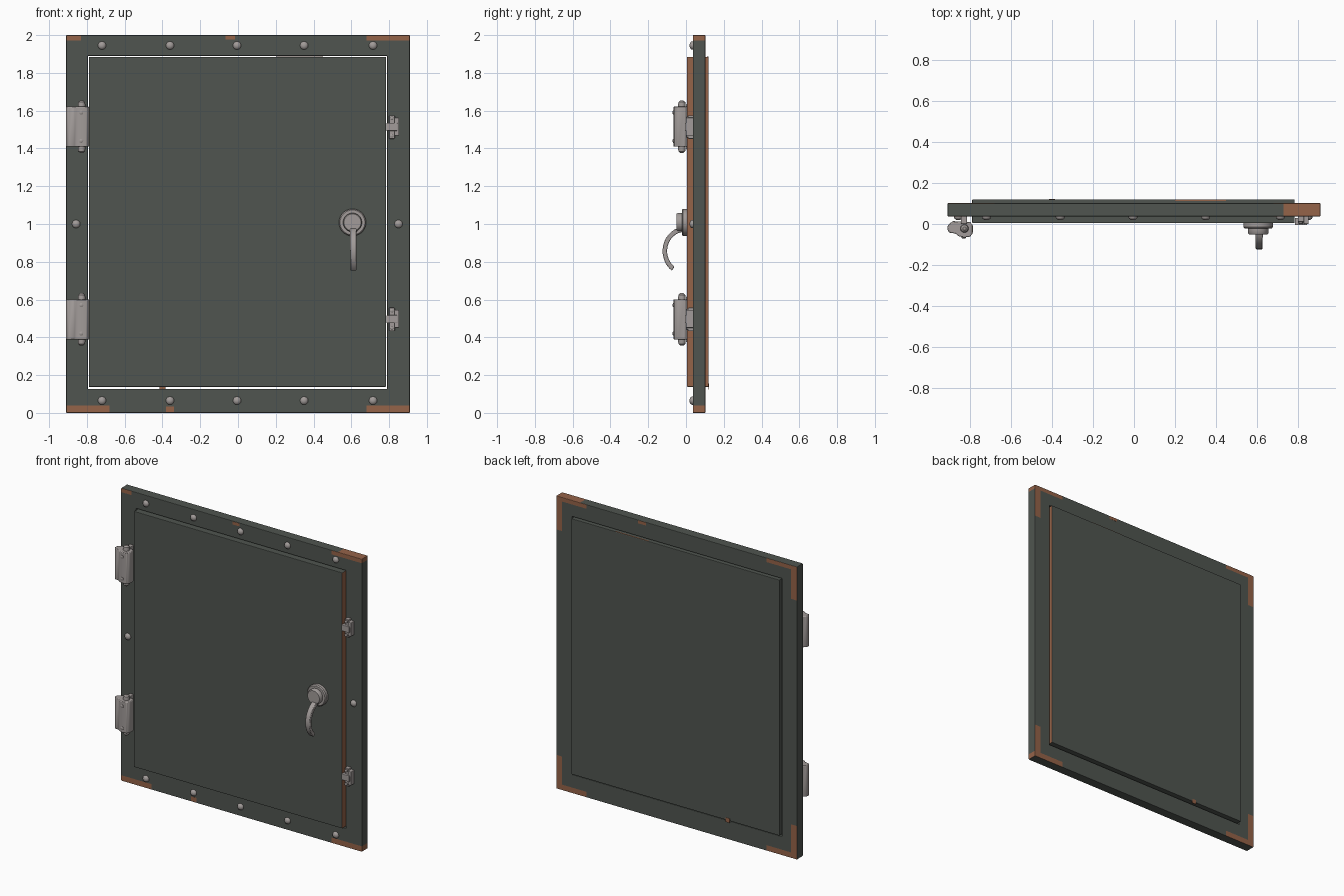
import bpy, bmesh, math
from mathutils import Matrix, Vector

if "Cube" in bpy.data.objects:
    bpy.data.objects.remove(bpy.data.objects["Cube"])


def material(name, rgb):
    m = bpy.data.materials.new(name)
    m.diffuse_color = (*rgb, 1)
    m.use_nodes = True
    m.node_tree.nodes["Principled BSDF"].inputs["Base Color"].default_value = m.diffuse_color
    return m


GREEN = material("dark green paint", (0.080, 0.091, 0.080))
RUST = material("rust brown", (0.30, 0.125, 0.066))
STEEL = material("grey steel", (0.36, 0.33, 0.32))


def finish(name, bm, mats, smooth=False, bevel=0):
    bmesh.ops.recalc_face_normals(bm, faces=bm.faces[:])
    me = bpy.data.meshes.new(name)
    bm.to_mesh(me)
    bm.free()
    for m in mats:
        me.materials.append(m)
    ob = bpy.data.objects.new(name, me)
    bpy.context.collection.objects.link(ob)
    if bevel:
        b = ob.modifiers.new("soft edges", 'BEVEL')
        b.width, b.segments, b.limit_method = bevel, 2, 'ANGLE'
    if smooth:
        bpy.context.view_layer.objects.active = ob
        ob.select_set(True)
        bpy.ops.object.shade_smooth_by_angle(angle=math.radians(40))
        ob.select_set(False)
    return ob


def box(name, x, y, z, mat, bevel=0):
    bm = bmesh.new()
    mid = Vector([(a + b) / 2 for a, b in (x, y, z)])
    size = [b - a for a, b in (x, y, z)]
    bmesh.ops.create_cube(bm, size=1, matrix=Matrix.Translation(mid) @ Matrix.Diagonal((*size, 1)))
    return finish(name, bm, [mat], bevel=bevel)


def lathe(name, profile, pos, axis, mat, seg=20):
    """Spin (radius, height) pairs around an axis through pos."""
    bm = bmesh.new()
    rot = Vector((0, 0, 1)).rotation_difference(Vector(axis)).to_matrix()
    rings = []
    for r, h in profile:
        rings.append([bm.verts.new(rot @ Vector((r * math.cos(a), r * math.sin(a), h)) + Vector(pos))
                      for a in (2 * math.pi * i / seg for i in range(seg))])
    for a, b in zip(rings, rings[1:]):
        for i in range(seg):
            j = (i + 1) % seg
            bm.faces.new((a[i], a[j], b[j], b[i]))
    bm.faces.new(rings[0])
    bm.faces.new(rings[-1])
    return finish(name, bm, [mat], smooth=True)


FRONT = (0, -1, 0)

# Frame: a ring of grid cells, extruded, with rust on the corners
xs = [-0.91, -0.865, -0.83, -0.795, -0.68, 0.68, 0.73, 0.79, 0.865, 0.91]
zs = [0, 0.038, 0.127, 0.23, 1.77, 1.89, 1.972, 2.0]
Y0, Y1 = 0.037, 0.102
bm = bmesh.new()
grid = [[bm.verts.new((x, Y0, z)) for z in zs] for x in xs]
for i in range(len(xs) - 1):
    for k in range(len(zs) - 1):
        cx, cz = (xs[i] + xs[i + 1]) / 2, (zs[k] + zs[k + 1]) / 2
        if -0.795 < cx < 0.79 and 0.127 < cz < 1.89:
            continue
        bm.faces.new((grid[i][k], grid[i + 1][k], grid[i + 1][k + 1], grid[i][k + 1]))
bmesh.ops.delete(bm, geom=[v for v in bm.verts if not v.link_faces], context='VERTS')
ext = bmesh.ops.extrude_face_region(bm, geom=bm.faces[:], use_keep_orig=True)
bmesh.ops.translate(bm, vec=(0, Y1 - Y0, 0), verts=[g for g in ext['geom'] if isinstance(g, bmesh.types.BMVert)])
bmesh.ops.recalc_face_normals(bm, faces=bm.faces[:])
for f in bm.faces:
    c, n = f.calc_center_median(), f.normal
    end_band = c.z < 0.038 or c.z > 1.972
    corner = abs(c.x) > 0.68 and not 0.23 < c.z < 1.77
    if n.y > 0.5:
        rusty = corner and (end_band or abs(c.x) > 0.865)
    elif n.y < -0.5:
        rusty = corner and end_band and not (c.z > 1 and -0.83 < c.x < 0)
    else:
        rusty = (n.z > 0.5 and c.x > 0.73 and c.z > 1.9) or (n.x > 0.5 and end_band)
    f.material_index = int(rusty)
finish("door_frame", bm, [GREEN, RUST], bevel=0.003)

# Door panel with a rusty latch side
bm = bmesh.new()
bmesh.ops.create_cube(bm, size=1, matrix=Matrix.Translation((-0.003, 0.0625, 1.0115)) @ Matrix.Diagonal((1.574, 0.115, 1.747, 1)))
for f in bm.faces:
    f.material_index = int(f.normal.x > 0.5)
finish("door_panel", bm, [GREEN, RUST], bevel=0.003)

# Small rust chips on the edges
for x, z, w, h, y in ((-0.04, 1.987, 0.05, 0.02, Y0), (-0.36, 0.02, 0.04, 0.03, Y0),
                      (0.26, 1.988, 0.06, 0.02, Y1), (-0.4, 0.14, 0.03, 0.03, 0.12)):
    box("rust_chip", (x - w / 2, x + w / 2), (y - 0.001, y + 0.001), (z - h / 2, z + h / 2), RUST)
box("rust_chip_top", (0.2, 0.45), (0.112, 0.119), (1.884, 1.886), RUST)

# Domed bolts round the frame
bolts = [(x, z) for z in (0.065, 1.945) for x in (-0.72, -0.36, -0.005, 0.35, 0.715)]
for x, z in bolts + [(-0.857, 1.0), (0.85, 1.0)]:
    lathe("frame_bolt", [(0.022, -0.005), (0.022, 0.006), (0.018, 0.012), (0.01, 0.017), (0.003, 0.018)],
          (x, Y0, z), FRONT, STEEL, 12)

# Hinges: rounded knuckle block, pin and rivets
hinge = [(-0.908, -0.005), (-0.912, -0.025), (-0.902, -0.042), (-0.87, -0.047), (-0.855, -0.06),
         (-0.83, -0.066), (-0.80, -0.062), (-0.787, -0.045), (-0.787, -0.005), (-0.80, 0.01),
         (-0.85, 0.012), (-0.885, 0.014)]
for zc in (1.515, 0.495):
    bm = bmesh.new()
    face = bm.faces.new([bm.verts.new((x, y, zc - 0.106)) for x, y in hinge])
    up = bmesh.ops.extrude_face_region(bm, geom=[face], use_keep_orig=True)
    bmesh.ops.translate(bm, vec=(0, 0, 0.212), verts=[g for g in up['geom'] if isinstance(g, bmesh.types.BMVert)])
    finish("hinge_block", bm, [STEEL], smooth=True, bevel=0.004)
    lathe("hinge_pin", [(0.008, -0.139), (0.018, -0.13), (0.02, -0.115), (0.02, 0.115), (0.018, 0.13), (0.008, 0.139)],
          (-0.828, -0.022, zc), (0, 0, 1), STEEL)
    box("hinge_mount", (-0.845, -0.815), (0.0, 0.04), (zc - 0.12, zc + 0.12), STEEL, 0.004)
    for dz in (-0.075, 0.075):
        lathe("hinge_rivet", [(0.011, 0), (0.011, 0.005), (0.006, 0.008)], (-0.83, -0.063, zc + dz), FRONT, STEEL, 10)

# Latch keepers on the opposite side
for zc in (1.513, 0.495):
    box("latch_plate", (0.80, 0.83), (0.01, 0.042), (zc - 0.062, zc + 0.062), STEEL, 0.004)
    box("latch_strip", (0.828, 0.853), (0.0, 0.04), (zc - 0.045, zc + 0.05), STEEL, 0.004)
    box("latch_tongue", (0.785, 0.845), (-0.006, 0.03), (zc - 0.02, zc + 0.022), STEEL, 0.004)
    for dz in (-0.046, 0.046):
        lathe("latch_screw", [(0.01, 0), (0.01, 0.008), (0.005, 0.011)], (0.814, 0.01, zc + dz), FRONT, STEEL, 10)

# Handle rose and hub
lathe("handle_rose", [(0.072, -0.01), (0.072, 0.02), (0.066, 0.027), (0.05, 0.027), (0.05, 0.05), (0.045, 0.056)],
      (0.606, 0.005, 1.008), FRONT, STEEL, 32)

# Curved lever: rectangular section swept along an arc
bm = bmesh.new()
rings = []
for i in range(17):
    a = math.radians(80 + 155 * i / 16)
    d = Vector((0, math.cos(a), math.sin(a)))
    c = Vector((0.611, -0.008, 0.857))
    w = 0.018 - 0.002 * i / 16
    ring = []
    for s, r in ((-1, 0.092), (1, 0.092), (1, 0.116), (-1, 0.116)):
        p = c + Vector((0, d.y * r, d.z * r * 1.1))
        ring.append(bm.verts.new((p.x + s * w, p.y, p.z)))
    rings.append(ring)
for a, b in zip(rings, rings[1:]):
    for i in range(4):
        j = (i + 1) % 4
        bm.faces.new((a[i], a[j], b[j], b[i]))
bm.faces.new(rings[0])
bm.faces.new(rings[-1])
finish("handle_lever", bm, [STEEL], smooth=True, bevel=0.004)
